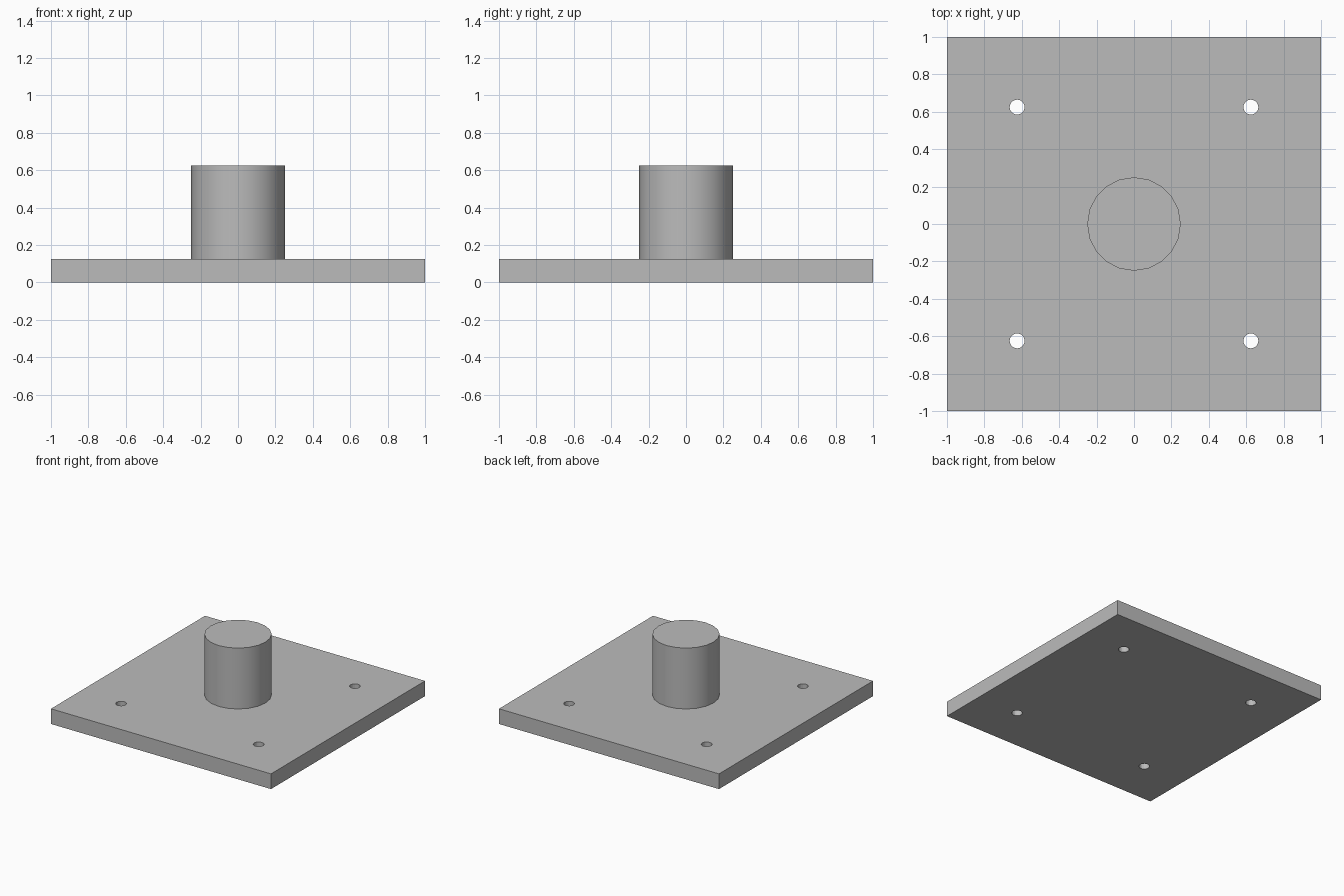
import bpy
import math

cube = bpy.data.objects.get("Cube")
if cube:
    bpy.data.objects.remove(cube, do_unlink=True)

# One plain grey for every part
GREY = (0.5, 0.5, 0.5, 1.0)
grey = bpy.data.materials.new("grey metal")
grey.use_nodes = True
grey.diffuse_color = GREY
grey.node_tree.nodes["Principled BSDF"].inputs["Base Color"].default_value = GREY

THICK = 0.125
POST_TOP = 0.625
HOLE_AT = 0.625


def cylinder(name, radius, z0, z1, x=0, y=0, sides=20):
    bpy.ops.mesh.primitive_cylinder_add(
        vertices=sides, radius=radius, depth=z1 - z0, location=(x, y, (z0 + z1) / 2))
    obj = bpy.context.object
    obj.name = name
    obj.data.materials.append(grey)
    return obj


# Square base plate
bpy.ops.mesh.primitive_cube_add(size=2, location=(0, 0, THICK / 2))
plate = bpy.context.object
plate.name = "base_plate"
plate.scale.z = THICK / 2
bpy.ops.object.transform_apply(location=False, rotation=False, scale=True)
plate.data.materials.append(grey)

# Four bolt holes through the plate
for x in (-HOLE_AT, HOLE_AT):
    for y in (-HOLE_AT, HOLE_AT):
        cutter = cylinder("hole_cutter", 0.04, -0.1, THICK + 0.1, x, y)
        cutter.hide_render = True
        cutter.hide_set(True)
        cutter.display_type = 'WIRE'
        cut = plate.modifiers.new("bolt_hole", 'BOOLEAN')
        cut.operation = 'DIFFERENCE'
        cut.solver = 'EXACT'
        cut.object = cutter

# Round post standing on the plate
post = cylinder("centre_post", 0.25, THICK, POST_TOP)
bpy.ops.object.shade_smooth_by_angle(angle=math.radians(35))
